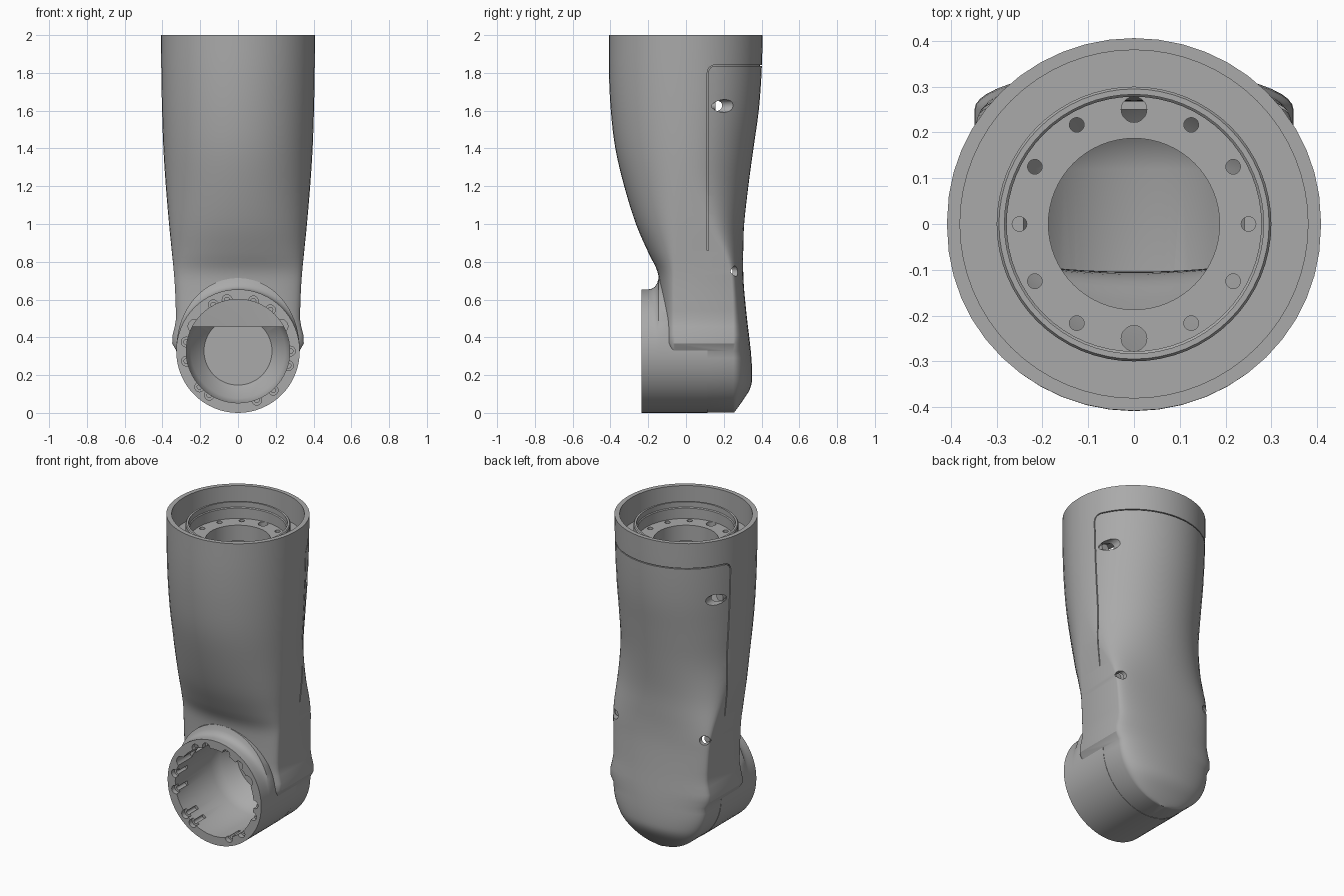
import bpy, bmesh
from math import sin, cos, pi, sqrt, radians
from mathutils import Vector

cube = bpy.data.objects.get("Cube")
if cube:
    bpy.data.objects.remove(cube)

grey = bpy.data.materials.new("mid_grey")
grey.use_nodes = True
colour = (0.4, 0.4, 0.4, 1)
grey.diffuse_color = colour
grey.node_tree.nodes["Principled BSDF"].inputs["Base Color"].default_value = colour

JOINT_Z, JOINT_R = 0.327, 0.327
SEG = 64


def loft(name, rings, closed=False):
    """Skin a list of rings; cap the ends unless the list closes on itself."""
    bm = bmesh.new()
    rows = [[bm.verts.new(p) for p in ring] for ring in rings]
    pairs = list(zip(rows, rows[1:])) + ([(rows[-1], rows[0])] if closed else [])
    for a, b in pairs:
        for i in range(len(a)):
            j = (i + 1) % len(a)
            bm.faces.new((a[i], a[j], b[j], b[i]))
    if not closed:
        bm.faces.new(rows[0])
        bm.faces.new(rows[-1])
    bmesh.ops.recalc_face_normals(bm, faces=bm.faces)
    mesh = bpy.data.meshes.new(name)
    bm.to_mesh(mesh)
    bm.free()
    mesh.materials.append(grey)
    obj = bpy.data.objects.new(name, mesh)
    bpy.context.collection.objects.link(obj)
    return obj


def turn_z(r, z, n=SEG):
    return [(r * cos(2 * pi * i / n), r * sin(2 * pi * i / n), z) for i in range(n)]


def turn_y(r, y, x=0, z=JOINT_Z, n=SEG, flare=0):
    ring = []
    for i in range(n):
        a = 2 * pi * i / n
        rr = r + flare * max(0, sin(a)) ** 2
        ring.append((x + rr * cos(a), y, z + rr * sin(a)))
    return ring


def drill_y(r, x, z, y0, y1):
    return loft("drill", [turn_y(r, y, x, z, 20) for y in (y0, y1)])


def combine(obj, other, operation="DIFFERENCE"):
    mod = obj.modifiers.new("cut", "BOOLEAN")
    mod.operation, mod.solver, mod.object = operation, "EXACT", other
    bpy.context.view_layer.objects.active = obj
    bpy.ops.object.modifier_apply(modifier=mod.name)
    bpy.data.objects.remove(other)


# Limb sections: height, half width, front, back, start of front curve, start of back curve
SECTIONS = [Vector(s) for s in (
    (0.002, 0, -0.14, 0.255, -0.06, 0.25),
    (0.06, 0, -0.14, 0.297, -0.06, 0.25),
    (0.13, 0, -0.14, 0.34, -0.06, 0.25),
    (0.2, 0, -0.14, 0.35, -0.06, 0.25),
    (0.327, 0.325, -0.14, 0.343, -0.06, 0.25),
    (0.5, 0.328, -0.14, 0.323, -0.06, 0.25),
    (0.65, 0.333, -0.14, 0.308, -0.06, 0.245),
    (0.75, 0.34, -0.152, 0.303, -0.055, 0.235),
    (0.85, 0.35, -0.2, 0.303, -0.05, 0.2),
    (1.0, 0.365, -0.265, 0.308, -0.04, 0.12),
    (1.2, 0.382, -0.327, 0.33, -0.02, 0.03),
    (1.4, 0.395, -0.374, 0.357, -0.01, 0.01),
    (1.6, 0.402, -0.398, 0.385, -0.01, 0.01),
    (1.8, 0.406, -0.408, 0.4, -0.01, 0.01),
    (2.0, 0.408, -0.408, 0.406, -0.01, 0.01))]


def limb(name, inset=0, low=0, high=3):
    """Loft the limb through smoothly interpolated sections."""
    rings, steps, last, half = [], 4, len(SECTIONS) - 1, 24
    for k in range(last * steps + 1):
        i, t = min(k // steps, last - 1), 0
        t = k / steps - i
        p0, p1, p2, p3 = [SECTIONS[min(max(i + d, 0), last)] for d in (-1, 0, 1, 2)]
        s = p1 + 0.5 * t * (p2 - p0 + t * (2 * p0 - 5 * p1 + 4 * p2 - p3
                                           + t * (3 * (p1 - p2) + p3 - p0)))
        z, w, front, back, yf, yb = s
        if not low <= z <= high:
            continue
        if z < JOINT_Z:
            w = sqrt(max(0.0004, 0.325 ** 2 - (JOINT_Z - z) ** 2))
        w, front, back = w - inset, front + inset, back - inset
        yf, yb = max(yf, front + 0.01), min(yb, back - 0.01)
        arc = [pi * n / half for n in range(half + 1)]
        rings.append([(w * cos(a), yb + (back - yb) * sin(a), z) for a in arc]
                     + [(-w * cos(a), yf + (front - yf) * sin(a), z) for a in arc])
    return loft(name, rings)


# Outer shell: limb joined to the front-facing joint barrel with its upper fillet
shell = limb("limb_shell")
fillet = [(-0.235, 0), (-0.2, 0), (-0.18, 0.004), (-0.165, 0.014), (-0.153, 0.032),
          (-0.145, 0.06), (-0.1, 0.06), (-0.05, 0), (0.115, 0)]
combine(shell, loft("barrel", [turn_y(JOINT_R, y, flare=f) for y, f in fillet]), "UNION")

# Cover seam, kept shallow by trimming away its core
path = [(0.115, 0.86), (0.115, 1.8)]
path += [(0.155 - 0.04 * cos(a), 1.8 + 0.04 * sin(a)) for a in (pi / 8, pi / 4, 3 * pi / 8, pi / 2)]
path += [(0.6, 1.84)]
strip = []
for i, p in enumerate(path):
    a, b = path[max(i - 1, 0)], path[min(i + 1, len(path) - 1)]
    d = Vector((b[0] - a[0], b[1] - a[1])).normalized() * 0.003
    strip.append([(x, p[0] - s * d.y, p[1] + s * d.x)
                  for x, s in ((-0.6, -1), (0.6, -1), (0.6, 1), (-0.6, 1))])
seam = loft("seam", strip)
combine(seam, limb("core", inset=0.009))
combine(shell, seam)

# Hollow interior, top cup and joint bore
combine(shell, limb("cavity", inset=0.035, low=0.45, high=1.71))
combine(shell, loft("cup", [turn_z(0.38, z) for z in (1.84, 2.1)]))
combine(shell, loft("throat", [turn_z(0.29, z) for z in (1.5, 1.9)]))
bore = [(0.274, -0.3), (0.274, 0.12), (0.25, 0.18), (0.18, 0.25)]
combine(shell, loft("bore", [turn_y(r, y) for r, y in bore]))

# Screw pockets around the joint rim, plus two wider keyways
for angle in (0, -16, -48, -69, 237, 223, 191, 170, 118, 102, 73, 52):
    a = radians(angle)
    x, z = 0.278 * cos(a), JOINT_Z + 0.278 * sin(a)
    combine(shell, drill_y(0.026, x, z, -0.3, -0.205))
    combine(shell, drill_y(0.013, x, z, -0.21, -0.12))
for a in (radians(30), radians(150)):
    combine(shell, drill_y(0.035, 0.265 * cos(a), JOINT_Z + 0.265 * sin(a), -0.3, -0.1))

# Cover screw holes, drilled from the back
for side in (-1, 1):
    combine(shell, drill_y(0.034, side * 0.345, 1.625, 0.13, 0.6))
    combine(shell, drill_y(0.028, side * 0.312, 0.75, 0.21, 0.6))

# Mounting flange inside the top cup
profile = [(0.187, 1.84), (0.187, 1.74), (0.3, 1.74), (0.3, 1.936), (0.295, 1.943),
           (0.283, 1.943), (0.283, 1.91), (0.278, 1.905), (0.278, 1.84)]
flange = loft("mounting_flange", [turn_z(r, z) for r, z in profile], closed=True)
for i in range(12):
    a, r = i * pi / 6, 0.028 if i % 6 == 3 else 0.016
    ring = [[(x + 0.25 * cos(a), y + 0.25 * sin(a), z) for x, y, z in turn_z(r, h, 20)]
            for h in (1.7, 1.87)]
    combine(flange, loft("bolt_hole", ring))

# Screw heads seated in the cover holes
screws = []
for side in (-1, 1):
    for label, x, z, r, y in (("upper", 0.345, 1.625, 0.024, 0.13),
                              ("lower", 0.312, 0.75, 0.02, 0.21)):
        head = drill_y(r, side * x, z, y - 0.01, y + 0.025)
        head.name = f"{label}_screw_{'left' if side > 0 else 'right'}"
        screws.append(head)

bpy.ops.object.select_all(action="DESELECT")
for obj in [shell, flange] + screws:
    obj.select_set(True)
bpy.context.view_layer.objects.active = shell
bpy.ops.object.shade_smooth_by_angle(angle=radians(30))
